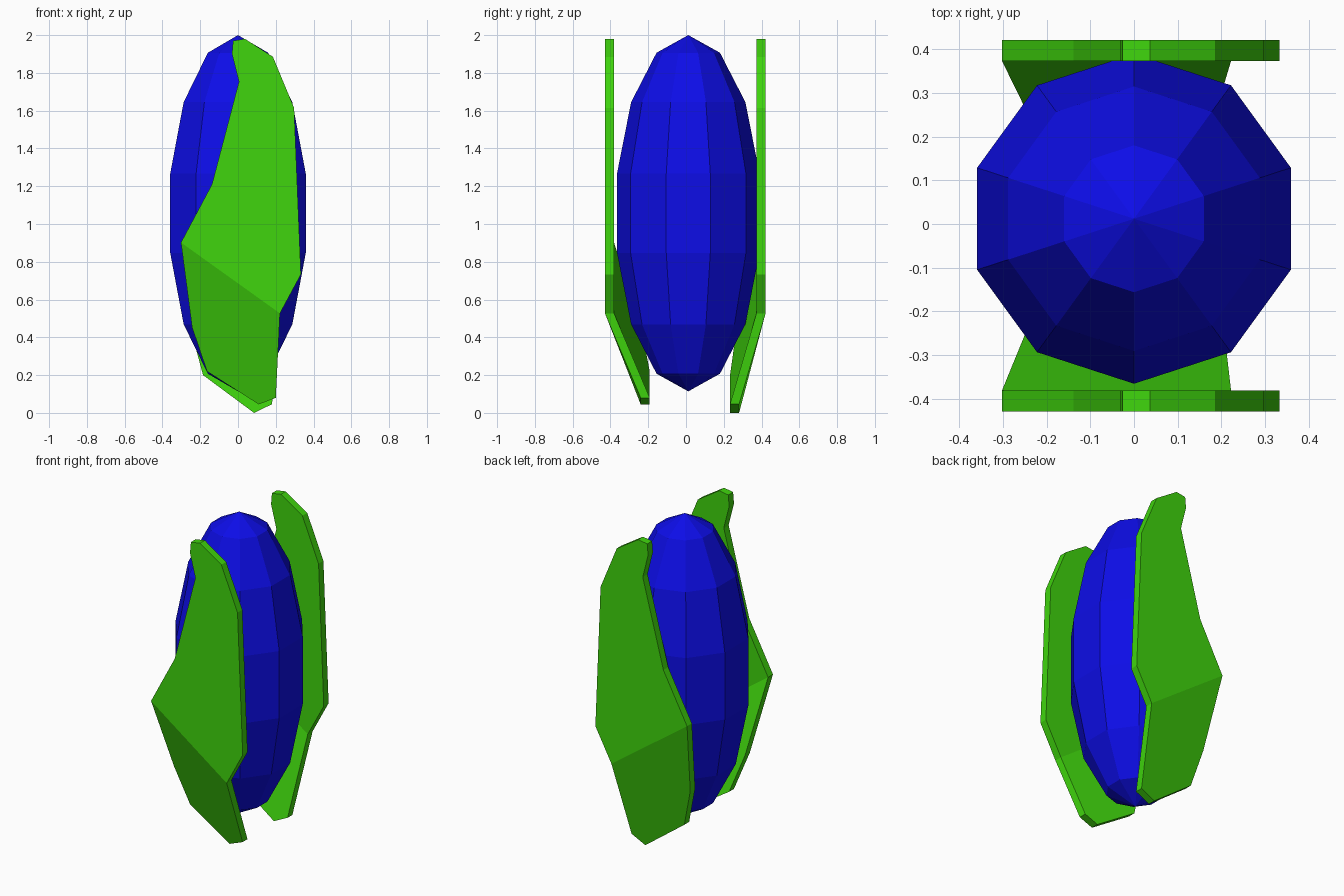
import bpy, bmesh, math
from mathutils import Matrix

cube = bpy.data.objects.get("Cube")
if cube:
    bpy.data.objects.remove(cube, do_unlink=True)


def material(name, rgb):
    m = bpy.data.materials.new(name)
    m.use_nodes = True
    m.diffuse_color = (*rgb, 1)
    m.node_tree.nodes["Principled BSDF"].inputs["Base Color"].default_value = (*rgb, 1)
    return m


blue = material("deep blue", (0.004, 0.004, 0.8))
green = material("bright green", (0.05, 0.66, 0.004))


def finish(bm, name, mat):
    bmesh.ops.recalc_face_normals(bm, faces=bm.faces[:])
    mesh = bpy.data.meshes.new(name)
    bm.to_mesh(mesh)
    bm.free()
    mesh.materials.append(mat)
    obj = bpy.data.objects.new(name, mesh)
    bpy.context.collection.objects.link(obj)
    return obj


# Body: tall faceted ellipsoid with a corner facing the front
SEGMENTS, RINGS = 10, 7
RADIUS, HALF_HEIGHT, MID_Z, MID_Y = 0.387, 0.943, 1.057, 0.012
bm = bmesh.new()
profile = [bm.verts.new((0, RADIUS * math.sin(math.pi * i / RINGS),
                         HALF_HEIGHT * math.cos(math.pi * i / RINGS)))
           for i in range(RINGS + 1)]
edges = [bm.edges.new(pair) for pair in zip(profile, profile[1:])]
bmesh.ops.spin(bm, geom=profile + edges, cent=(0, 0, 0), axis=(0, 0, 1),
               angle=2 * math.pi, steps=SEGMENTS)
bmesh.ops.remove_doubles(bm, verts=bm.verts[:], dist=0.001)
bmesh.ops.transform(bm, matrix=Matrix.Translation((0, MID_Y, MID_Z)), verts=bm.verts[:])
finish(bm, "body", blue)

# Side plates: flat upper panel and a lower panel folded in towards the body
THICKNESS = 0.048
UPPER = [(-0.302, 0.902), (-0.138, 1.21), (0.005, 1.754), (-0.032, 1.90),
         (-0.026, 1.97), (0.037, 1.98), (0.185, 1.885), (0.297, 1.615),
         (0.333, 0.733), (0.222, 0.527)]


def plate(name, side, outer_y, tip_y, knee, tips):
    bm = bmesh.new()
    top = [bm.verts.new((x, side * outer_y, z)) for x, z in UPPER]
    low = [bm.verts.new((x, side * tip_y, z)) for x, z in tips]
    low.append(bm.verts.new((knee[0], side * knee[1], knee[2])))
    faces = [bm.faces.new(top), bm.faces.new([top[0], top[-1]] + low)]
    result = bmesh.ops.extrude_face_region(bm, geom=faces, use_keep_orig=True)
    moved = [v for v in result["geom"] if isinstance(v, bmesh.types.BMVert)]
    bmesh.ops.translate(bm, verts=moved, vec=(0, -side * THICKNESS, 0))
    return finish(bm, name, green)


plate("front_plate", -1, 0.429, 0.24, (-0.243, 0.285, 0.452),
      [(0.2, 0.08), (0.11, 0.045), (-0.164, 0.22)])
plate("back_plate", 1, 0.421, 0.281, (-0.25, 0.315, 0.44),
      [(0.18, 0.046), (0.085, 0.0), (-0.185, 0.2)])
